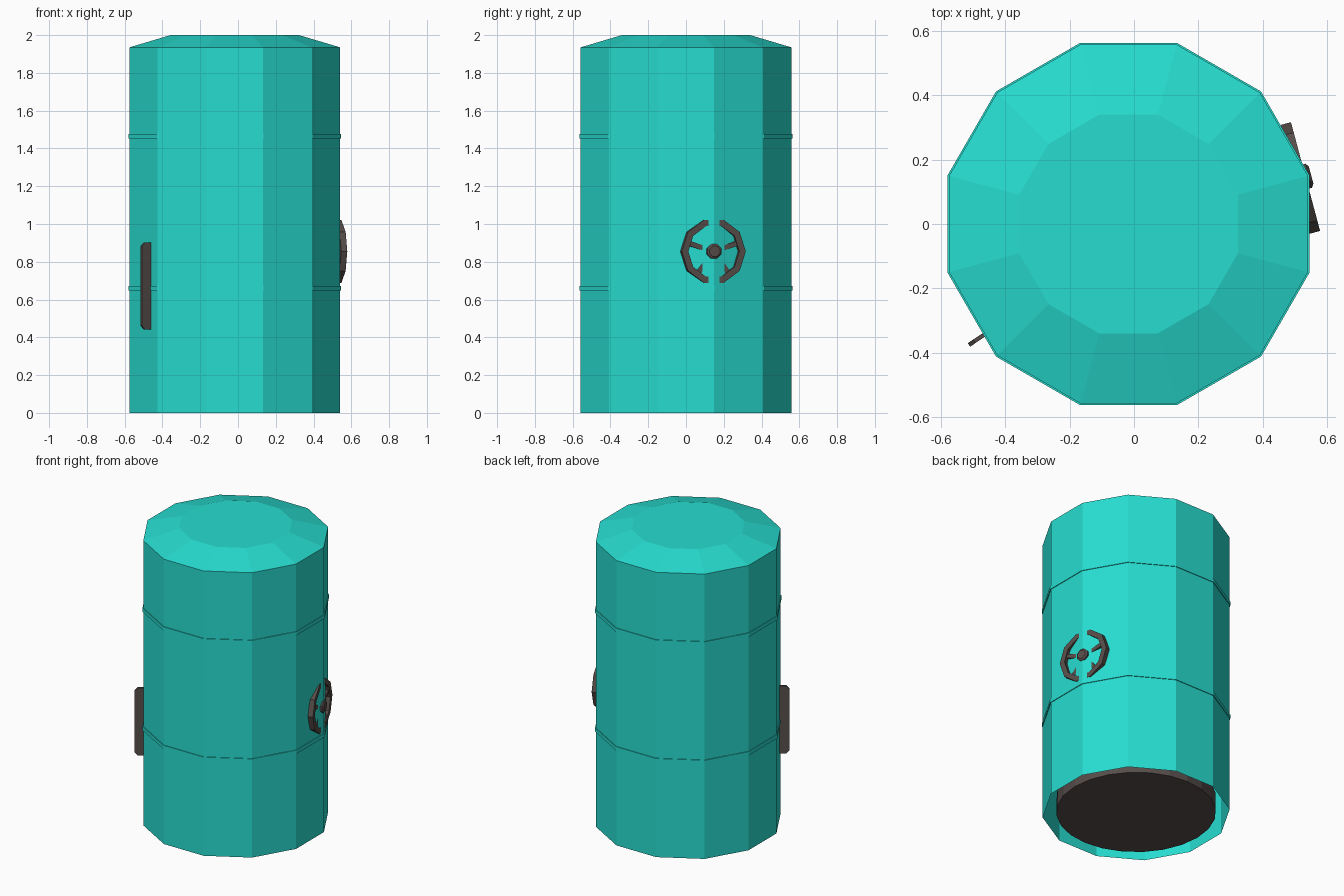
import bpy, bmesh
from math import sin, cos, radians, pi, tau
from mathutils import Matrix, Vector

cube = bpy.data.objects.get("Cube")
if cube:
    bpy.data.objects.remove(cube)

CX = -0.017                      # drum axis
R = 0.558 / cos(pi / 12)         # corner radius of the twelve-sided drum
TURN = radians(15)


def material(name, rgb):
    m = bpy.data.materials.new(name)
    m.use_nodes = True
    m.diffuse_color = (*rgb, 1)
    m.node_tree.nodes["Principled BSDF"].inputs["Base Color"].default_value = (*rgb, 1)
    return m


teal = material("teal paint", (0.02, 0.72, 0.63))
brown = material("dark brown metal", (0.095, 0.076, 0.069))


def finish(name, bm, mat, matrix):
    bmesh.ops.recalc_face_normals(bm, faces=bm.faces)
    mesh = bpy.data.meshes.new(name)
    bm.to_mesh(mesh)
    bm.free()
    mesh.materials.append(mat)
    ob = bpy.data.objects.new(name, mesh)
    ob.matrix_world = matrix
    bpy.context.collection.objects.link(ob)
    return ob


def lathe(name, profile, sides, turn, mat, matrix, cap_start=False, cap_end=False, loop=False):
    """Revolve (radius, height) points about the local z axis."""
    bm = bmesh.new()
    rings = [[bm.verts.new((r * cos(turn + tau * i / sides), r * sin(turn + tau * i / sides), z))
              for i in range(sides)] for r, z in profile]
    pairs = list(zip(rings, rings[1:]))
    if loop:
        pairs.append((rings[-1], rings[0]))
    for a, b in pairs:
        for i in range(sides):
            j = (i + 1) % sides
            bm.faces.new((a[i], a[j], b[j], b[i]))
    if cap_start:
        bm.faces.new(rings[0][::-1])
    if cap_end:
        bm.faces.new(rings[-1])
    return finish(name, bm, mat, matrix)


def prism(name, outline, depth, mat, matrix):
    """Extrude an outline in local xy, centred on local z."""
    bm = bmesh.new()
    face = bm.faces.new([bm.verts.new((x, y, -depth / 2)) for x, y in outline])
    top = bmesh.ops.extrude_face_region(bm, geom=[face])["geom"]
    bmesh.ops.translate(bm, vec=(0, 0, depth),
                        verts=[v for v in top if isinstance(v, bmesh.types.BMVert)])
    return finish(name, bm, mat, matrix)


# Drum shell, open underneath, with a sloped shoulder and flat lid
axis = Matrix.Translation((CX, 0, 0))
lathe("drum_shell", [(R, 0), (R, 1.935), (0.34 / cos(pi / 12), 2.0)], 12, TURN, teal, axis,
      cap_end=True)

# Raised hoops
for label, z in (("lower", 0.66), ("upper", 1.465)):
    h = 0.0125
    lathe(label + "_hoop", [(R - 0.01, z - h), (R + 0.005, z - h), (R + 0.005, z + h), (R - 0.01, z + h)],
          12, TURN, teal, axis, loop=True)

# Dark base plug inside the shell
lathe("base_plug", [(0.492, 0.01), (0.492, 0.12)], 24, 0, brown, axis, cap_start=True, cap_end=True)

# Valve wheel set into the corner of the drum
n = Vector((cos(TURN), sin(TURN), 0))
centre = axis.translation + n * R + Vector((0, 0, 0.855))
frame = Matrix(((-n.y, 0, n.x, centre.x), (n.x, 0, n.y, centre.y), (0, 1, 0, centre.z), (0, 0, 0, 1)))
lathe("wheel_rim", [(0.14, -0.041), (0.175, -0.041), (0.175, -0.008), (0.14, -0.008)],
      10, 0, brown, frame, loop=True)
lathe("wheel_hub", [(0.042, -0.045), (0.042, 0.002), (0.03, 0.01)], 8, pi / 8, brown, frame,
      cap_start=True, cap_end=True)
for k in range(5):
    spin = Matrix.Rotation(pi / 2 + k * tau / 5, 4, "Z")
    prism("wheel_spoke_%d" % (k + 1), [(0.02, -0.013), (0.15, -0.013), (0.15, 0.013), (0.02, 0.013)],
          0.02, brown, frame @ Matrix.Translation((0, 0, -0.026)) @ spin)

# Flat side handle with clipped outer corners
out = Vector((cos(radians(214)), sin(radians(214)), 0))
tip = Vector((-0.513, -0.376, 0.672))
side = out.cross(Vector((0, 0, 1)))
frame = Matrix(((out.x, 0, side.x, tip.x), (out.y, 0, side.y, tip.y), (0, 1, 0, tip.z), (0, 0, 0, 1)))
half, clip = 0.23, 0.02
prism("side_handle", [(-0.09, -half), (-clip, -half), (0, clip - half), (0, half - clip),
                      (-clip, half), (-0.09, half)], 0.013, brown, frame)
